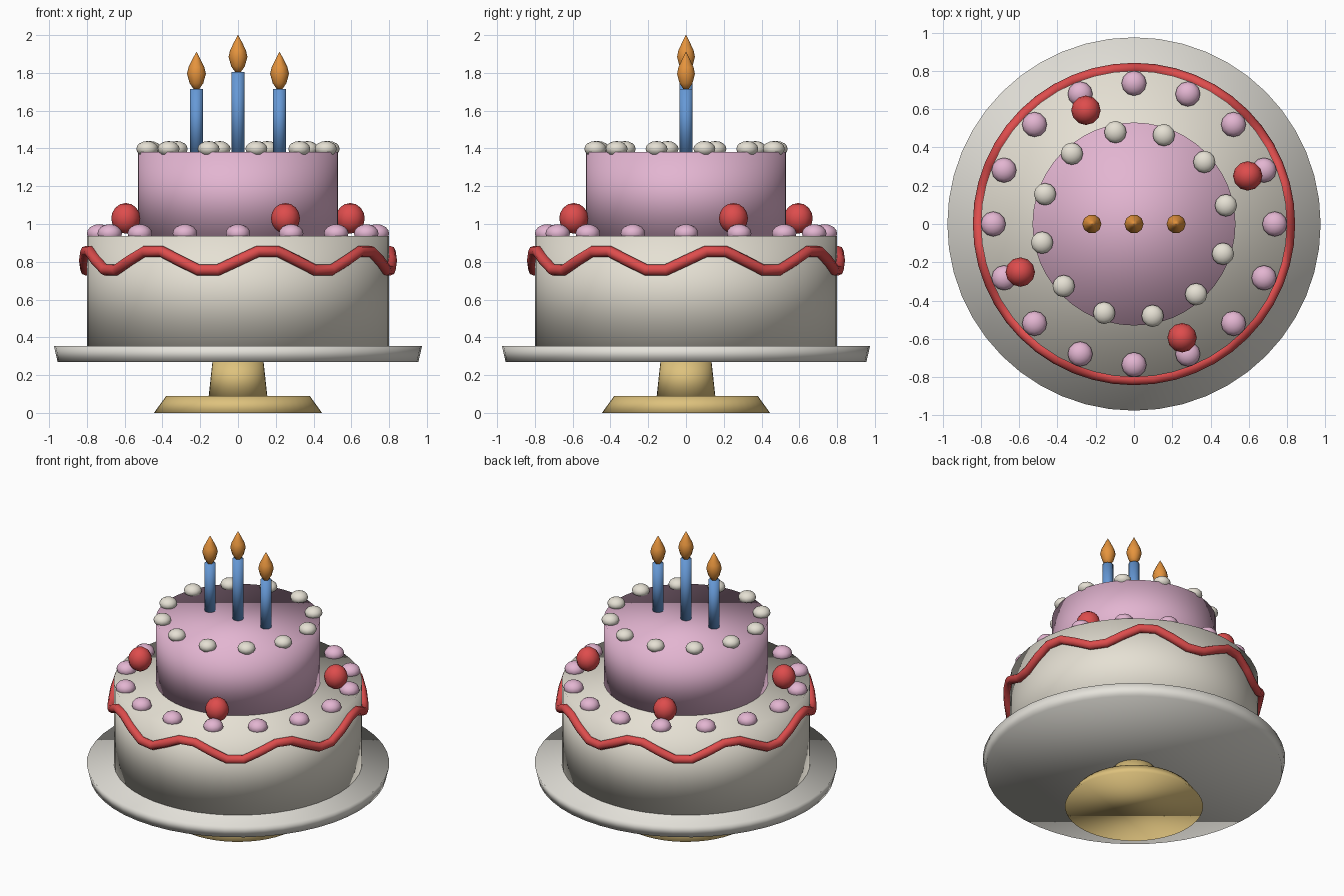
import bpy, bmesh
from math import sin, cos, pi, tau

if "Cube" in bpy.data.objects:
    bpy.data.objects.remove(bpy.data.objects["Cube"])


def material(name, srgb):
    m = bpy.data.materials.new(name)
    m.diffuse_color = [((c + 0.055) / 1.055) ** 2.4 for c in srgb] + [1]
    m.use_nodes = True
    m.node_tree.nodes["Principled BSDF"].inputs["Base Color"].default_value = m.diffuse_color
    return m


CREAM = material("cream icing", (0.90, 0.88, 0.83))
CHINA = material("white china", (0.90, 0.89, 0.86))
PINK = material("pink icing", (0.89, 0.71, 0.82))
RED = material("berry red", (0.87, 0.30, 0.30))
BLUE = material("candle blue", (0.40, 0.60, 0.84))
ORANGE = material("flame orange", (0.90, 0.58, 0.24))
GOLD = material("gold", (0.87, 0.76, 0.49))


def finish(name, bm, mat, smooth=True):
    bmesh.ops.recalc_face_normals(bm, faces=bm.faces)
    for f in bm.faces:
        f.smooth = smooth
    mesh = bpy.data.meshes.new(name)
    bm.to_mesh(mesh)
    bm.free()
    mesh.materials.append(mat)
    ob = bpy.data.objects.new(name, mesh)
    bpy.context.collection.objects.link(ob)
    return ob


def turned(name, profile, mat, sides=48, x=0, smooth=True):
    """Solid of revolution from (radius, z) pairs, capped at both ends."""
    bm = bmesh.new()
    rings = [[bm.verts.new((x + r * cos(tau * i / sides), r * sin(tau * i / sides), z))
              for i in range(sides)] for r, z in profile]
    for a, b in zip(rings, rings[1:]):
        for i in range(sides):
            j = (i + 1) % sides
            bm.faces.new((a[i], a[j], b[j], b[i]))
    bm.faces.new(rings[0])
    bm.faces.new(rings[-1])
    return finish(name, bm, mat, smooth)


def ball_ring(name, count, ring, z, radius, height, mat, start=0.0, segments=12):
    """Circle of squashed balls."""
    for k in range(count):
        a = start + tau * k / count
        bm = bmesh.new()
        bmesh.ops.create_uvsphere(bm, u_segments=segments, v_segments=8, radius=1)
        bmesh.ops.scale(bm, vec=(radius, radius, height), verts=bm.verts)
        ob = finish(f"{name}_{k + 1}", bm, mat)
        ob.location = (ring * cos(a), ring * sin(a), z)


# Cake stand
turned("stand_base", [(0.445, 0), (0.38, 0.09)], GOLD)
turned("stand_stem", [(0.155, 0.09), (0.135, 0.275)], GOLD, 32)
turned("stand_plate", [(0.955, 0.27), (0.975, 0.355)], CHINA)

# Cake tiers
turned("lower_tier", [(0.80, 0.35), (0.80, 0.937)], CREAM)
turned("upper_tier", [(0.53, 0.93), (0.53, 1.38)], PINK)

# Icing dots and berries
ball_ring("pink_dot", 16, 0.735, 0.95, 0.065, 0.049, PINK)
ball_ring("cream_dot", 12, 0.49, 1.398, 0.058, 0.041, CREAM, start=0.2)
ball_ring("berry", 4, 0.645, 1.03, 0.077, 0.081, RED, start=0.4)

# Wavy icing garland around the lower tier
curve = bpy.data.curves.new("garland_path", 'CURVE')
curve.dimensions = '3D'
curve.bevel_depth = 0.03
curve.bevel_resolution = 2
spline = curve.splines.new('POLY')
spline.points.add(47)
for i, p in enumerate(spline.points):
    a = tau * i / 48
    p.co = (0.812 * cos(a), 0.812 * sin(a), 0.806 + 0.057 * sin(8 * a), 1)
spline.use_cyclic_u = True
spline.use_smooth = True
curve.materials.append(RED)
bpy.context.collection.objects.link(bpy.data.objects.new("garland", curve))

# Candles with flames
for label, x, top in (("left", -0.22, 1.715), ("middle", 0, 1.805), ("right", 0.22, 1.715)):
    turned(f"{label}_candle", [(0.035, 1.375), (0.035, top)], BLUE, 16, x)
    turned(f"{label}_flame",
           [(0.012, top - 0.005), (0.036, top + 0.03), (0.05, top + 0.08),
            (0.042, top + 0.115), (0.02, top + 0.16), (0.001, top + 0.195)],
           ORANGE, 10, x)
